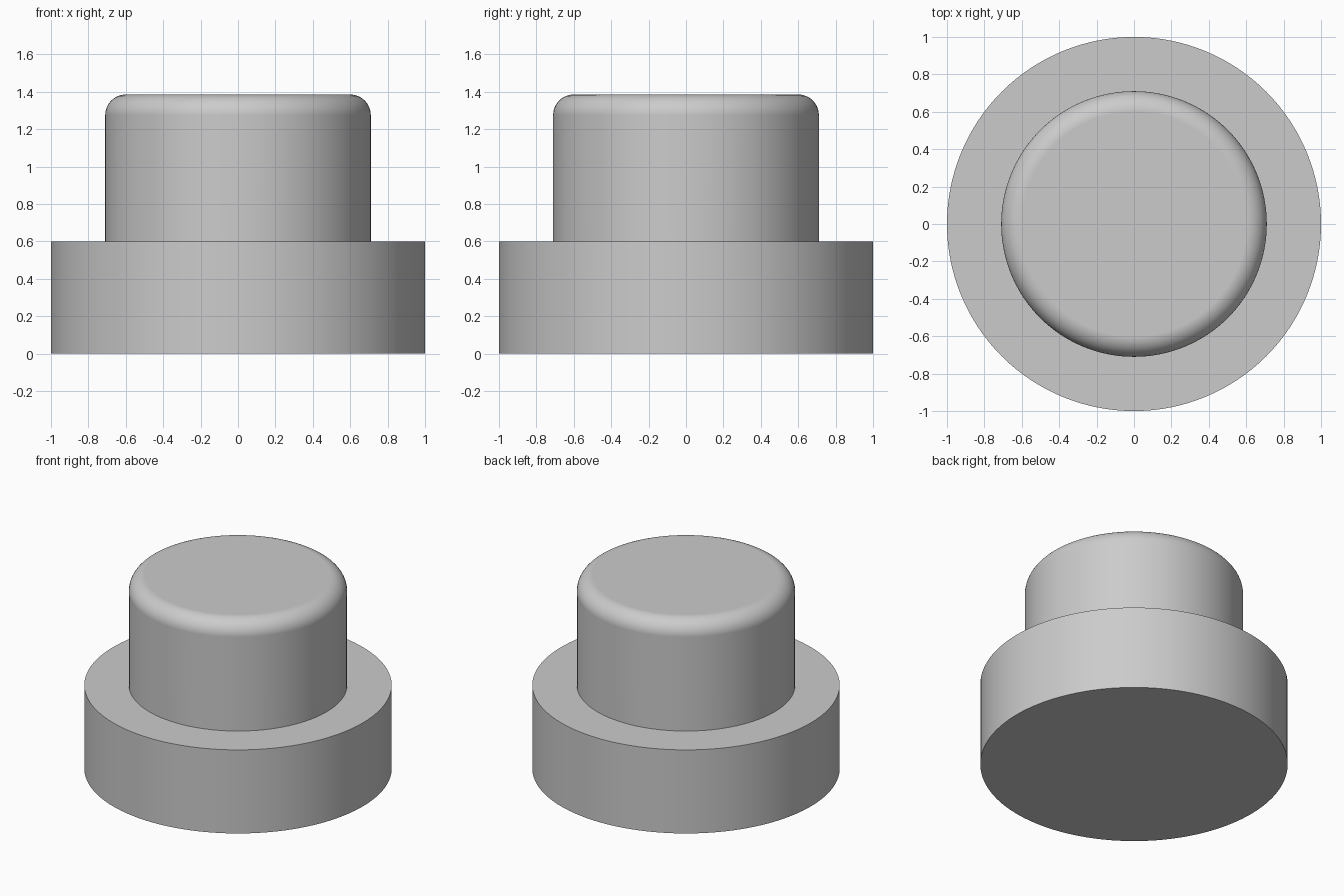
import bpy
import bmesh
import math

cube = bpy.data.objects.get("Cube")
if cube:
    bpy.data.objects.remove(cube, do_unlink=True)

SEGMENTS = 128

# Single plain grey
grey = bpy.data.materials.new("plain_grey")
grey.use_nodes = True
colour = (0.6, 0.6, 0.6, 1)
grey.diffuse_color = colour
grey.node_tree.nodes["Principled BSDF"].inputs["Base Color"].default_value = colour


def disc(name, radius, bottom, top, fillet=0):
    """Upright cylinder, with an optional rounded top rim."""
    bpy.ops.mesh.primitive_cylinder_add(
        vertices=SEGMENTS, radius=radius, depth=top - bottom,
        location=(0, 0, (bottom + top) / 2))
    obj = bpy.context.object
    obj.name = name
    obj.data.materials.append(grey)
    if fillet:
        bm = bmesh.new()
        bm.from_mesh(obj.data)
        rim = [e for e in bm.edges if all(v.co.z > 0 for v in e.verts)]
        bmesh.ops.bevel(bm, geom=rim, offset=fillet, offset_type='OFFSET',
                        segments=12, profile=0.5, affect='EDGES')
        bm.to_mesh(obj.data)
        bm.free()
    bpy.ops.object.shade_smooth_by_angle(angle=math.radians(30))
    # Keep the caps flat beside the rounded rim
    normals = obj.modifiers.new("flat_caps", 'WEIGHTED_NORMAL')
    normals.keep_sharp = True
    return obj


# Wide base flange and the rounded knob standing on it
disc("base_flange", 1.0, 0, 0.6)
disc("rounded_knob", 0.71, 0.6, 1.385, fillet=0.11)
